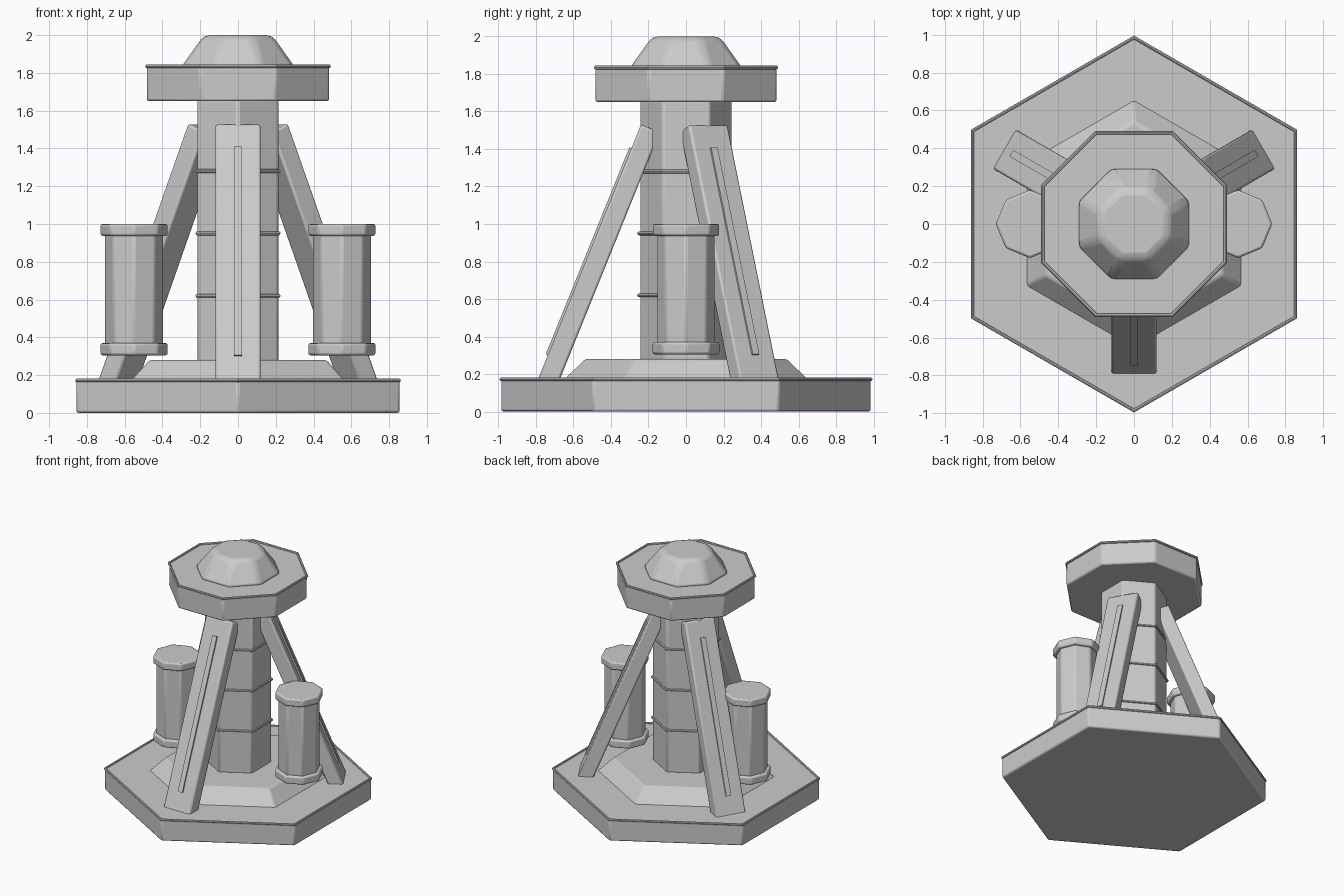
import bpy, bmesh
from math import radians, pi, cos, sin, atan2, hypot
from mathutils import Matrix, Vector

if "Cube" in bpy.data.objects:
    bpy.data.objects.remove(bpy.data.objects["Cube"], do_unlink=True)

GREY = (0.6, 0.6, 0.6, 1)
metal = bpy.data.materials.new("grey metal")
metal.use_nodes = True
metal.diffuse_color = GREY
metal.node_tree.nodes["Principled BSDF"].inputs["Base Color"].default_value = GREY


def finish(name, bm, matrix, bevel=0):
    """Turn a bmesh into a smooth-shaded object with softened edges."""
    mesh = bpy.data.meshes.new(name)
    bm.to_mesh(mesh)
    bm.free()
    mesh.transform(matrix)
    mesh.materials.append(metal)
    obj = bpy.data.objects.new(name, mesh)
    bpy.context.collection.objects.link(obj)
    bpy.ops.object.select_all(action='DESELECT')
    obj.select_set(True)
    bpy.context.view_layer.objects.active = obj
    bpy.ops.object.shade_smooth_by_angle(angle=radians(32))
    if bevel:
        mod = obj.modifiers.new("soft edges", 'BEVEL')
        mod.width = bevel
        mod.segments = 2
        mod.limit_method = 'ANGLE'
        mod.angle_limit = radians(30)
    return obj


def prism(name, sides, bottom, top, z0, z1, x=0, turn=0, bevel=0.012):
    """Upright prism or frustum; a corner points to +y unless turned."""
    bm = bmesh.new()
    bmesh.ops.create_cone(bm, cap_ends=True, segments=sides, radius1=bottom,
                          radius2=top, depth=z1 - z0)
    place = Matrix.Translation((x, 0, (z0 + z1) / 2)) @ Matrix.Rotation(turn, 4, 'Z')
    return finish(name, bm, place, bevel)


def ring(name, sides, radius, z, turn=0, thick=0.01):
    """Thin polygonal hoop with a round section."""
    bm = bmesh.new()
    loops = []
    for i in range(sides):
        a = pi / 2 + turn + 2 * pi * i / sides
        loops.append([bm.verts.new(((radius + thick * cos(b)) * cos(a),
                                    (radius + thick * cos(b)) * sin(a),
                                    z + thick * sin(b)))
                      for b in (pi / 4 * k for k in range(8))])
    for i in range(sides):
        p, q = loops[i], loops[(i + 1) % sides]
        for k in range(8):
            bm.faces.new((p[k], q[k], q[(k + 1) % 8], p[(k + 1) % 8]))
    return finish(name, bm, Matrix())


def box(name, size, matrix, bevel=0):
    bm = bmesh.new()
    bmesh.ops.create_cube(bm, size=1, matrix=Matrix.Diagonal((*size, 1)))
    return finish(name, bm, matrix, bevel)


# Base and stepped pedestal
prism("base", 6, 0.988, 0.988, 0, 0.172)
ring("base_rim", 6, 0.985, 0.172)
prism("pedestal", 6, 0.66, 0.54, 0.165, 0.28)

# Central column with bands
prism("column", 6, 0.247, 0.247, 0.27, 1.66)
for i in range(3):
    ring(f"column_band_{i + 1}", 6, 0.25, 0.62 + 0.33 * i)

# Head with rim and dome
eighth = pi / 8
prism("head", 8, 0.522, 0.522, 1.65, 1.835, turn=eighth)
ring("head_rim", 8, 0.522, 1.835, turn=eighth)
prism("dome", 8, 0.33, 0.195, 1.825, 2.0, turn=eighth, bevel=0.03)

# Side tanks with end caps
for side, x in (("left", 0.55), ("right", -0.55)):
    prism(f"{side}_tank", 8, 0.155, 0.155, 0.33, 0.97, x=x)
    prism(f"{side}_tank_bottom_cap", 8, 0.18, 0.18, 0.305, 0.37, x=x)
    prism(f"{side}_tank_top_cap", 8, 0.18, 0.18, 0.937, 1.0, x=x)

# Three leaning legs, each with a raised strip on its outer face
top, foot = Vector((0, -0.19, 1.51)), Vector((0, -0.76, 0.1))
lean = atan2(top.y - foot.y, top.z - foot.z)
length = hypot(top.y - foot.y, top.z - foot.z)
for i, where in enumerate(("front", "back_left", "back_right")):
    tilt = (Matrix.Rotation(2 * pi * i / 3, 4, 'Z') @ Matrix.Translation((top + foot) / 2)
            @ Matrix.Rotation(-lean, 4, 'X'))
    box(f"{where}_leg", (0.24, 0.108, length), tilt, 0.012)
    box(f"{where}_leg_strip", (0.04, 0.02, 1.19),
        tilt @ Matrix.Translation((0, -0.056, 0.03)))
